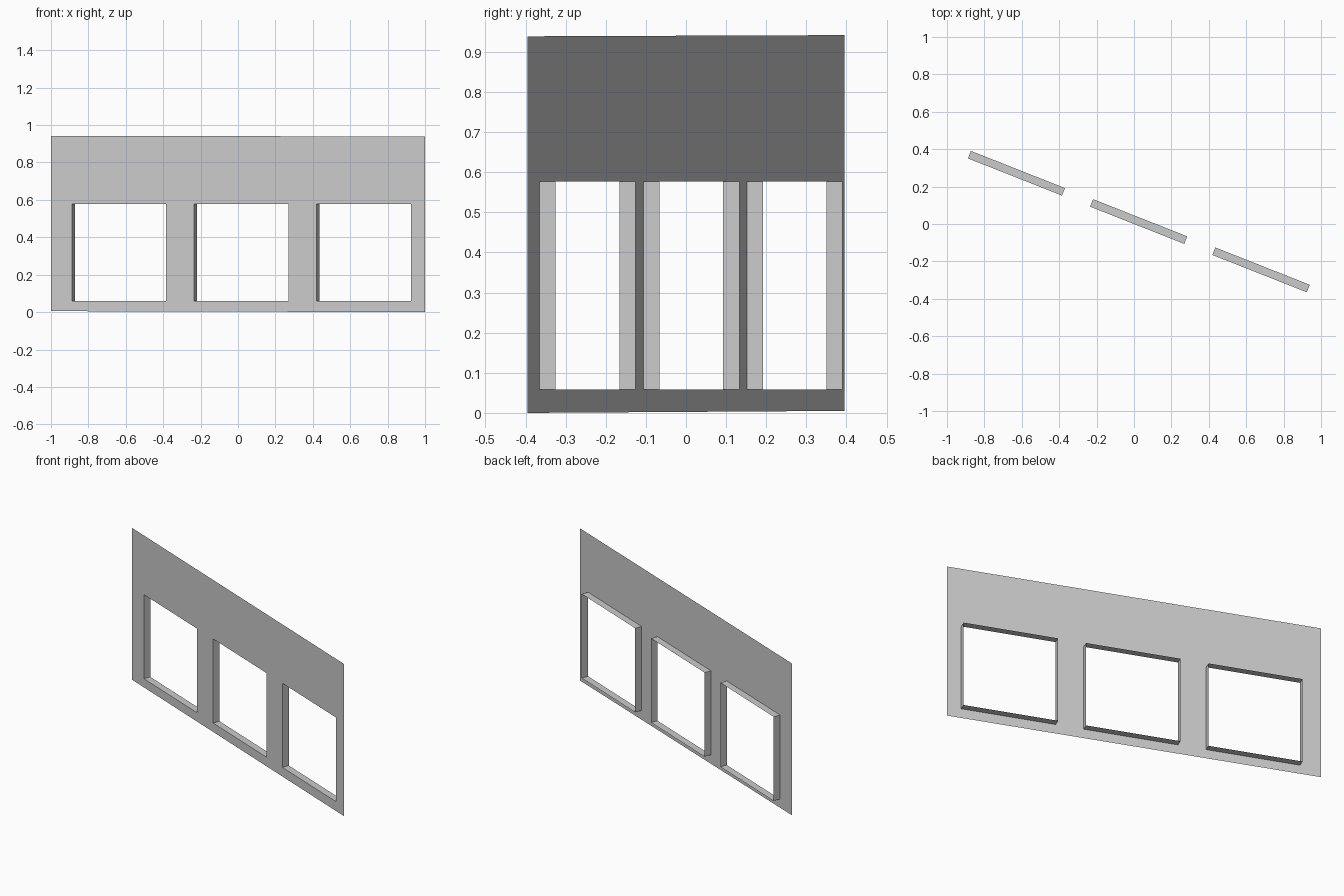
import bpy, bmesh
from mathutils import Vector

if "Cube" in bpy.data.objects:
    bpy.data.objects.remove(bpy.data.objects["Cube"])

SLOPE = -0.395                                   # wall runs diagonally across x and y
NORMAL = Vector((-SLOPE, 1, 0)).normalized()     # towards the back
DEPTH = 0.043                                    # window reveal depth
WINDOWS = [(-0.888, -0.385), (-0.235, 0.269), (0.419, 0.924)]
SILL, HEAD = 0.058, 0.577


def on_wall(x, z):
    return Vector((x, SLOPE * x, z))


def make_object(name, bm):
    mesh = bpy.data.meshes.new(name)
    bm.to_mesh(mesh)
    bm.free()
    obj = bpy.data.objects.new(name, mesh)
    bpy.context.collection.objects.link(obj)
    return obj


# Wall sheet: a grid of panels with the window cells left open
xs = [-1] + [x for w in WINDOWS for x in w] + [1]
bm = bmesh.new()
grid = []
for x in xs:
    lean = (1 - x) / 2                           # slightly raised left end
    zs = (0.005 * lean, SILL, HEAD, 0.939 + 0.003 * lean)
    grid.append([bm.verts.new(on_wall(x, z)) for z in zs])
for i in range(len(xs) - 1):
    for j in range(3):
        if i % 2 == 1 and j == 1:
            continue
        bm.faces.new((grid[i][j], grid[i + 1][j], grid[i + 1][j + 1], grid[i][j + 1]))
make_object("wall", bm)

# Window reveals: open four-sided sleeves reaching behind the wall
for n, (x0, x1) in enumerate(WINDOWS, 1):
    bm = bmesh.new()
    corners = [on_wall(x, z) for x, z in ((x0, SILL), (x1, SILL), (x1, HEAD), (x0, HEAD))]
    front = [bm.verts.new(c) for c in corners]
    back = [bm.verts.new(c + NORMAL * DEPTH) for c in corners]
    for i in range(4):
        k = (i + 1) % 4
        bm.faces.new((front[k], front[i], back[i], back[k]))
    make_object(f"window_reveal_{n}", bm)
